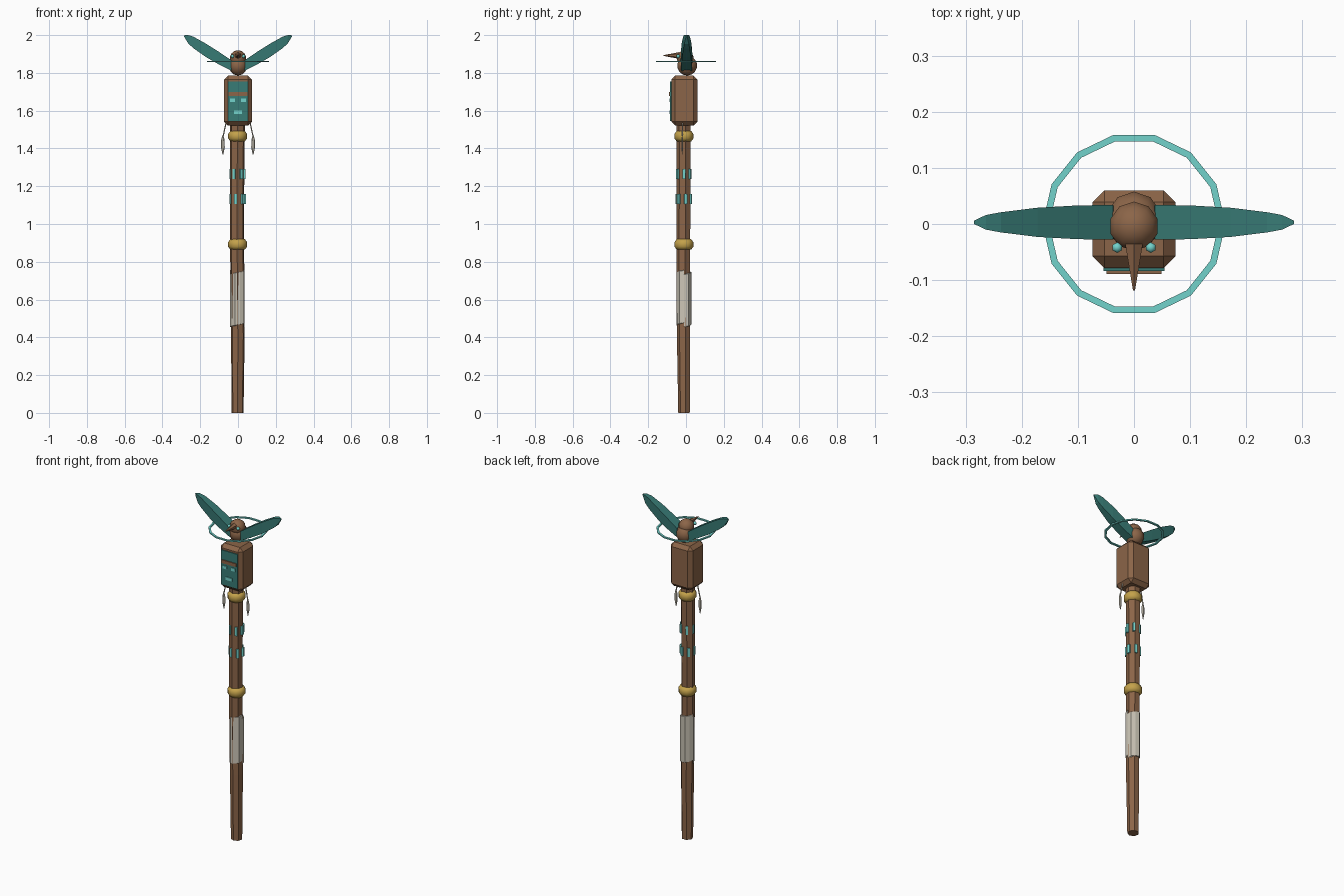
import bpy, bmesh, math
from mathutils import Vector, Matrix

if "Cube" in bpy.data.objects:
    bpy.data.objects.remove(bpy.data.objects["Cube"])

CX, CY = -0.002, -0.011   # axis of the pole


def mat(name, rgb):
    m = bpy.data.materials.new(name)
    m.diffuse_color = (*rgb, 1)
    m.use_nodes = True
    m.node_tree.nodes["Principled BSDF"].inputs["Base Color"].default_value = m.diffuse_color
    return m


WOOD = mat("wood", (0.26, 0.13, 0.065))
TEAL = mat("teal", (0.04, 0.20, 0.18))
TURQ = mat("turquoise", (0.17, 0.65, 0.60))
GOLD = mat("gold", (0.55, 0.36, 0.07))
BONE = mat("bone", (0.60, 0.56, 0.47))


def make(name, bm, m, smooth=None):
    bmesh.ops.recalc_face_normals(bm, faces=bm.faces[:])
    me = bpy.data.meshes.new(name)
    bm.to_mesh(me)
    bm.free()
    ob = bpy.data.objects.new(name, me)
    bpy.context.collection.objects.link(ob)
    me.materials.append(m)
    if smooth:
        bpy.context.view_layer.objects.active = ob
        ob.select_set(True)
        bpy.ops.object.shade_smooth_by_angle(angle=math.radians(smooth))
        ob.select_set(False)
    return ob


def loft(name, rings, m, closed=False, smooth=None):
    bm = bmesh.new()
    vs = [[bm.verts.new(p) for p in r] for r in rings]
    n, k = len(vs), len(vs[0])
    for i in range(n if closed else n - 1):
        a, b = vs[i], vs[(i + 1) % n]
        for j in range(k):
            bm.faces.new((a[j], a[(j + 1) % k], b[(j + 1) % k], b[j]))
    if not closed:
        bm.faces.new(vs[0])
        bm.faces.new(vs[-1])
    return make(name, bm, m, smooth)


def circle(cx, cy, z, r, n, phase=0.0, ry=None):
    ry = r if ry is None else ry
    return [(cx + r * math.cos(phase + 2 * math.pi * i / n),
             cy + ry * math.sin(phase + 2 * math.pi * i / n), z) for i in range(n)]


def box(name, c, s, m, bevel=0, rot=0, smooth=None):
    bm = bmesh.new()
    bmesh.ops.create_cube(bm, size=1, matrix=Matrix.Translation(c) @ Matrix.Rotation(rot, 4, 'Z')
                          @ Matrix.Diagonal((*s, 1)))
    if bevel:
        bmesh.ops.bevel(bm, geom=bm.edges[:], offset=bevel, segments=1, affect='EDGES')
    return make(name, bm, m, smooth)


def ball(name, c, s, m, u=10, v=7, smooth=60):
    bm = bmesh.new()
    bmesh.ops.create_uvsphere(bm, u_segments=u, v_segments=v, radius=1,
                              matrix=Matrix.Translation(c) @ Matrix.Diagonal((*s, 1)))
    return make(name, bm, m, smooth)


def torus(name, c, R, rr, rz, n, k, m, smooth=None):
    rings = []
    for i in range(n):
        a = 2 * math.pi * i / n
        rings.append([(c[0] + (R + rr * math.cos(b)) * math.cos(a),
                       c[1] + (R + rr * math.cos(b)) * math.sin(a),
                       c[2] + rz * math.sin(b))
                      for b in [2 * math.pi * (j + 0.5) / k for j in range(k)]])
    return loft(name, rings, m, True, smooth)


# pole, slightly crooked and wider towards the top
loft("pole", [circle(CX + dx, CY + dy, z, r, 7, math.pi / 2 + math.pi)
              for z, r, dx, dy in ((0, .032, 0, .002), (.4, .037, .001, 0),
                                   (.8, .038, -.002, -.002), (1.2, .039, -.003, 0),
                                   (1.55, .040, 0, 0))], WOOD)

# gold collars
for z, tag in ((1.465, "upper"), (0.892, "lower")):
    torus(tag + "_collar", (CX, CY, z), 0.030, 0.022, 0.030, 12, 8, GOLD, 60)

# grip wrap: a flat ribbon wound round the pole, with overlapping strands
TURNS, SEG = 6, 10
for s in range(2):
    rings = []
    for i in range(TURNS * SEG + 1):
        a = 2 * math.pi * i / SEG + s * math.pi
        z = 0.474 + 0.262 * i / (TURNS * SEG)
        r = 0.0395 + (0.002 if (i + s) % 2 else -0.002)
        c, d = math.cos(a), math.sin(a)
        rings.append([(CX + q * c, CY + q * d, z + h) for q, h in
                      ((r - .006, -.021), (r, -.018), (r, .018), (r - .006, .021))])
    loft("grip_wrap_%d" % s, rings, BONE)

# turquoise inlays in two bands
for z in (1.265, 1.132):
    for i in range(6):
        a = 2 * math.pi * i / 6 + (0 if z > 1.2 else 0.25)
        box("inlay", (CX + .037 * math.cos(a), CY + .037 * math.sin(a), z),
            (.012, .015, .052), TURQ, rot=a)

# carved head block and its face
box("head_block", (0, -.009, 1.653), (.148, .138, .265), WOOD, bevel=.021, smooth=30)
box("face_panel", (0, -.079, 1.65), (.108, .009, .208), TEAL)
box("brow", (0, -.082, 1.688), (.098, .014, .020), WOOD)
box("mouth", (0, -.085, 1.592), (.042, .006, .018), TURQ)
for s in (-1, 1):
    box("face_eye", (s * .029, -.085, 1.656), (.026, .006, .018), TURQ)

# bird body, head, beak and eyes
ball("bird_body", (0, .006, 1.838), (.051, .053, .052), WOOD)
ball("bird_head", (0, -.004, 1.878), (.045, .045, .042), WOOD)
bm = bmesh.new()
bmesh.ops.create_cone(bm, cap_ends=True, segments=6, radius1=.018, radius2=.002, depth=.083,
                      matrix=Matrix.Translation((0, -.077, 1.892)) @ Matrix.Rotation(math.pi / 2, 4, 'X'))
make("beak", bm, WOOD)
for s in (-1, 1):
    ball("bird_eye", (s * .030, -.050 + .008, 1.888), (.010, .010, .010), TURQ, 6, 5)

# wings: x, low edge, high edge, half thickness
for s in (-1, 1):
    secs = ((.035, 1.805, 1.868, .031), (.10, 1.838, 1.912, .030), (.17, 1.878, 1.956, .026),
            (.235, 1.924, 1.992, .018), (.262, 1.948, 2.0, .013), (.285, 1.985, 1.999, .003))
    loft("wing", [[(s * x, .003 - t * .9, lo + .006), (s * x, .003 + t * .9, lo + .006),
                   (s * (x + .002 if x < .28 else x), .003 + t, hi),
                   (s * (x + .002 if x < .28 else x), .003 - t, hi)]
                  for x, lo, hi, t in secs], TEAL)

# thin halo
torus("halo", (0, 0, 1.86), .157, .0085, .005, 14, 4, TURQ)

# hanging feathers on cords
for s in (-1, 1):
    a, b = Vector((s * .064, -.018, 1.535)), Vector((s * .079, -.020, 1.465))
    loft("cord", [circle(p.x, p.y, p.z, .0035, 5) for p in (a, b)], BONE)
    loft("feather", [circle(s * .080, -.020, z, r, 6, 0, r * .55) for z, r in
                     ((1.470, .003), (1.445, .009), (1.405, .010), (1.368, .002))], BONE)
